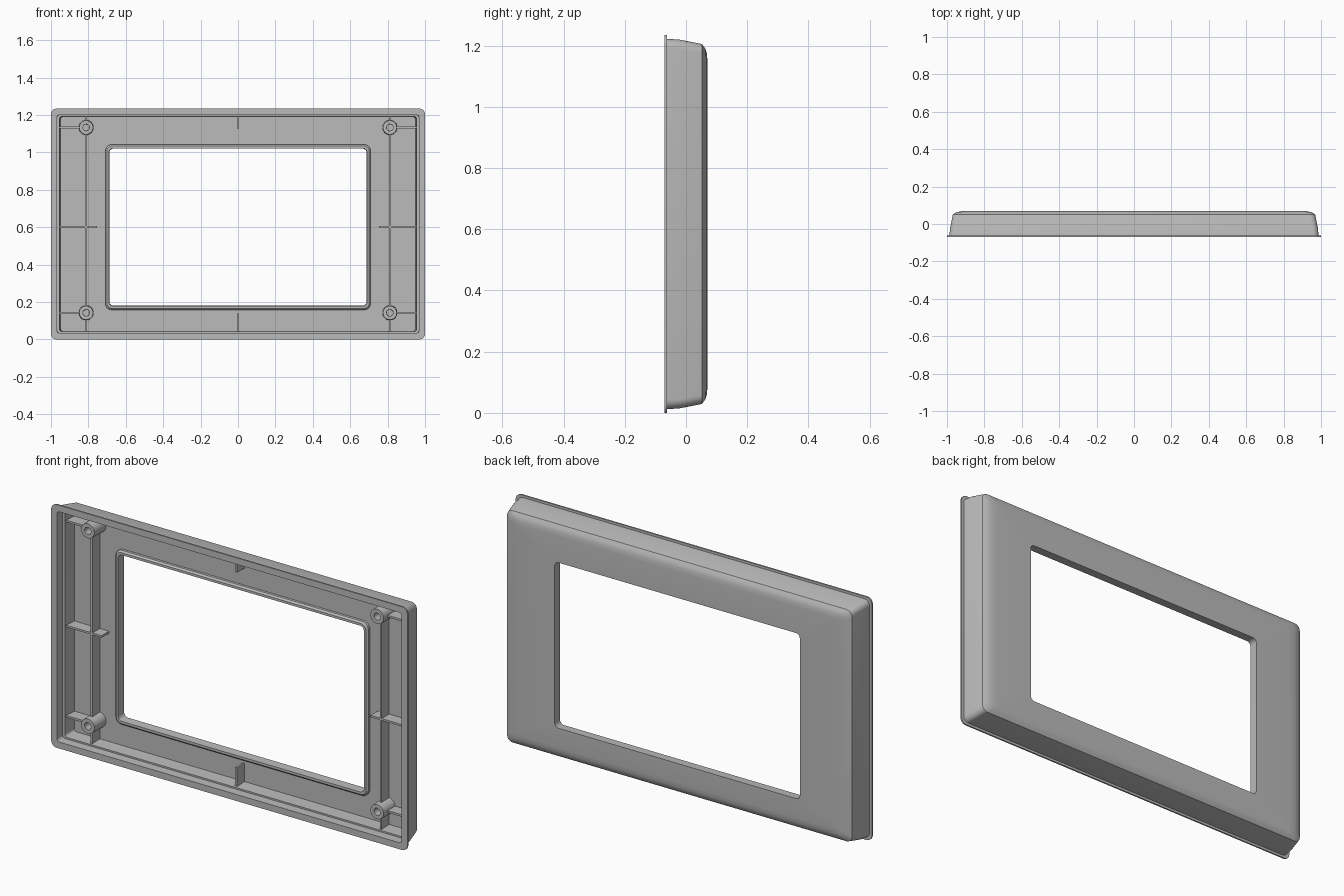
import bpy, bmesh, math
from mathutils import Vector

cube = bpy.data.objects.get("Cube")
if cube:
    bpy.data.objects.remove(cube, do_unlink=True)

grey = bpy.data.materials.new("plain_grey")
grey.use_nodes = True
grey.diffuse_color = (0.5, 0.5, 0.5, 1)
grey.node_tree.nodes["Principled BSDF"].inputs["Base Color"].default_value = (0.5, 0.5, 0.5, 1)

MID = 0.617      # centre height of the frame
WIN = 0.60       # centre height of the window
FLOOR = 0.045    # inner face of the back panel


def make_object(name, bm, smooth=False):
    bmesh.ops.recalc_face_normals(bm, faces=bm.faces)
    mesh = bpy.data.meshes.new(name)
    bm.to_mesh(mesh)
    bm.free()
    mesh.materials.append(grey)
    ob = bpy.data.objects.new(name, mesh)
    bpy.context.collection.objects.link(ob)
    if smooth:
        bpy.ops.object.select_all(action='DESELECT')
        ob.select_set(True)
        bpy.context.view_layer.objects.active = ob
        bpy.ops.object.shade_smooth_by_angle(angle=math.radians(30))
    return ob


def rounded_rect(hx, hz, r, y, cz, steps=6):
    pts = []
    for q, (sx, sz) in enumerate([(1, 1), (-1, 1), (-1, -1), (1, -1)]):
        for i in range(steps + 1):
            a = math.pi / 2 * (q + i / steps)
            pts.append(Vector((sx * (hx - r) + r * math.cos(a), y,
                               cz + sz * (hz - r) + r * math.sin(a))))
    return pts


def loft(bm, loops, closed):
    rings = [[bm.verts.new(p) for p in loop] for loop in loops]
    pairs = list(zip(rings, rings[1:]))
    if closed:
        pairs.append((rings[-1], rings[0]))
    for a, b in pairs:
        n = len(a)
        for i in range(n):
            j = (i + 1) % n
            bm.faces.new((a[i], a[j], b[j], b[i]))
    return rings


# Frame shell: half width, half height, corner radius, depth, centre height
sections = [
    (1.0, 0.617, 0.03, -0.07, MID),       # flange
    (1.0, 0.617, 0.03, -0.062, MID),
    (0.987, 0.605, 0.03, -0.062, MID),    # outer wall
    (0.983, 0.602, 0.03, -0.02, MID),
    (0.968, 0.588, 0.03, 0.052, MID),
    (0.948, 0.573, 0.03, 0.063, MID),     # rounded back edge
    (0.925, 0.558, 0.03, 0.068, MID),
    (0.89, 0.535, 0.03, 0.07, MID),
    (0.688, 0.42, 0.022, 0.07, WIN),      # window reveal
    (0.69, 0.422, 0.022, 0.024, WIN),
    (0.701, 0.434, 0.028, 0.024, WIN),    # raised window lip
    (0.709, 0.442, 0.034, 0.032, WIN),
    (0.709, 0.442, 0.034, FLOOR, WIN),
    (0.95, 0.572, 0.015, FLOOR, MID),     # inner wall with a step
    (0.955, 0.575, 0.015, -0.025, MID),
    (0.967, 0.583, 0.015, -0.025, MID),
    (0.968, 0.584, 0.015, -0.07, MID),
]
bm = bmesh.new()
loft(bm, [rounded_rect(*s) for s in sections], True)
make_object("frame_shell", bm, True)


def rib(name, x0, x1, z0, z1, front=-0.015):
    bm = bmesh.new()
    bmesh.ops.create_cube(bm, size=1)
    back = FLOOR + 0.005
    for v in bm.verts:
        v.co = ((x0 + x1) / 2 + v.co.x * (x1 - x0),
                (front + back) / 2 + v.co.y * (back - front),
                (z0 + z1) / 2 + v.co.z * (z1 - z0))
    make_object(name, bm)


def boss(name, x, z):
    # Screw post with a blind hole: radius and depth
    profile = [(0.04, FLOOR + 0.005), (0.037, -0.045), (0.018, -0.045), (0.017, 0.03)]
    n = 28
    bm = bmesh.new()
    rings = loft(bm, [[Vector((x + r * math.cos(math.tau * i / n), y,
                               z + r * math.sin(math.tau * i / n))) for i in range(n)]
                      for r, y in profile], False)
    bm.faces.new(rings[0])
    bm.faces.new(rings[-1])
    make_object(name, bm, True)


T = 0.005        # half thickness of the ribs
POST_X = 0.812
LOW, HIGH = 0.142, 1.133

for side, s in (("left", 1), ("right", -1)):
    def across(name, a, b, z):
        rib(name, min(s * a, s * b), max(s * a, s * b), z - T, z + T)

    # Long upright rib, split where the posts stand
    x = s * POST_X
    rib(f"{side}_bottom_upright_rib", x - T, x + T, 0.04, LOW - 0.03)
    rib(f"{side}_upright_rib", x - T, x + T, LOW + 0.03, HIGH - 0.03)
    rib(f"{side}_top_upright_rib", x - T, x + T, HIGH + 0.03, 1.194)
    across(f"{side}_middle_rib", 0.755, 0.957, WIN)
    for level, z in (("lower", LOW), ("upper", HIGH)):
        boss(f"{side}_{level}_screw_post", x, z)
        across(f"{side}_{level}_rib", POST_X + 0.03, 0.957, z)

# Short ribs on the centre line
rib("bottom_centre_rib", -T, T, 0.04, 0.138)
rib("top_centre_rib", -T, T, 1.128, 1.194)
